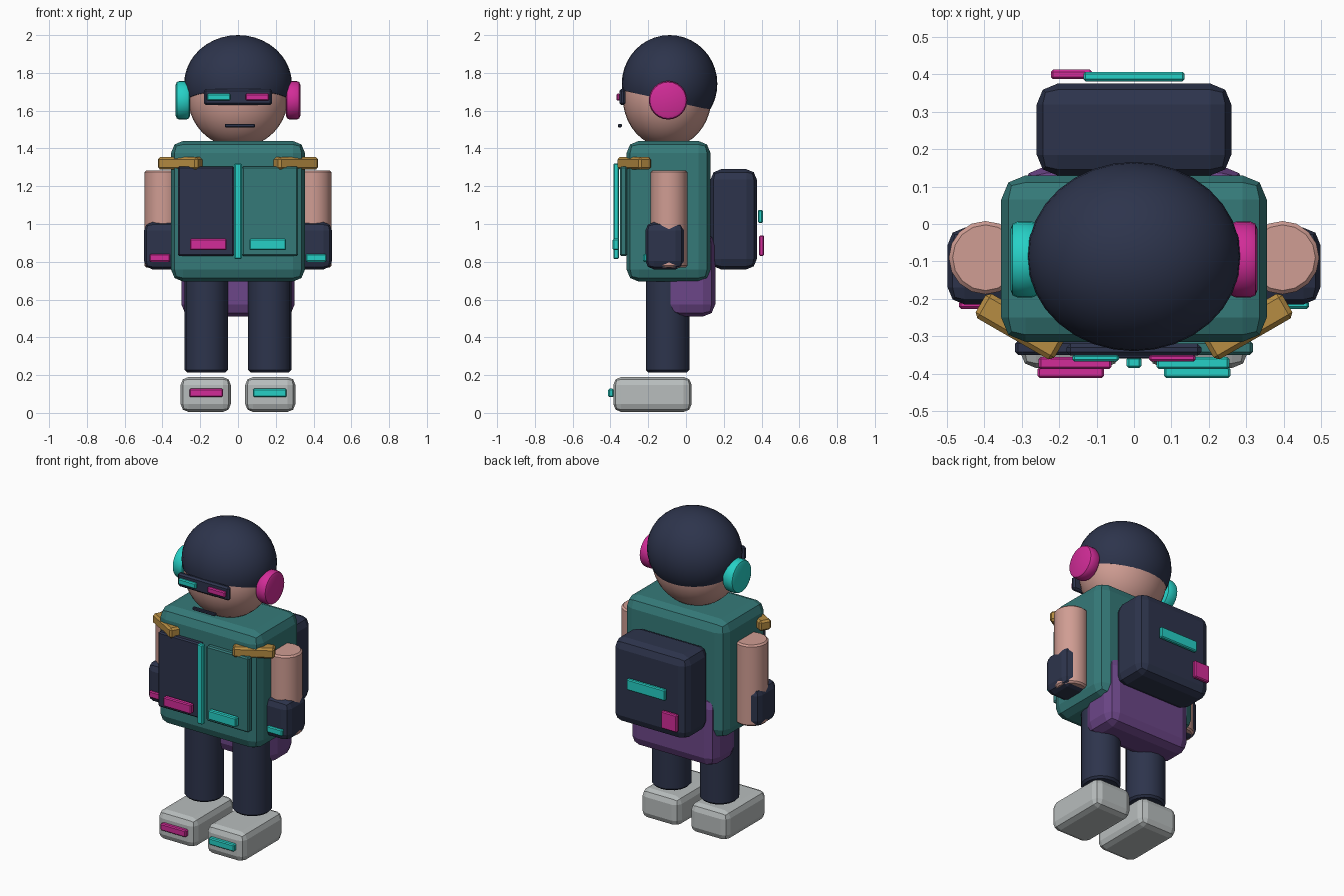
import bpy, bmesh, math
from mathutils import Matrix, Vector

if "Cube" in bpy.data.objects:
    bpy.data.objects.remove(bpy.data.objects["Cube"])


def mat(name, r, g, b):
    lin = [(c / 255 / 12.92) if c < 10 else ((c / 255 + 0.055) / 1.055) ** 2.4 for c in (r, g, b)]
    m = bpy.data.materials.new(name)
    m.diffuse_color = (*lin, 1)
    m.use_nodes = True
    m.node_tree.nodes["Principled BSDF"].inputs["Base Color"].default_value = m.diffuse_color
    return m


NAVY = mat("navy", 45, 52, 76)
TEAL = mat("dark teal", 53, 122, 121)
CYAN = mat("bright cyan", 38, 208, 198)
PINK = mat("magenta", 210, 44, 152)
GOLD = mat("gold", 182, 140, 66)
PLUM = mat("purple", 108, 70, 136)
GREY = mat("light grey", 184, 189, 189)
SKIN = mat("skin", 208, 157, 147)


def finish(bm, name, m, smooth=None):
    bmesh.ops.recalc_face_normals(bm, faces=bm.faces)
    me = bpy.data.meshes.new(name)
    bm.to_mesh(me)
    bm.free()
    me.materials.append(m)
    ob = bpy.data.objects.new(name, me)
    bpy.context.collection.objects.link(ob)
    if smooth:
        bpy.ops.object.select_all(action='DESELECT')
        ob.select_set(True)
        bpy.context.view_layer.objects.active = ob
        bpy.ops.object.shade_smooth_by_angle(angle=math.radians(smooth))
    return ob


def box(name, m, x, y, z, bevel=0.006, seg=1, turn=0):
    """Bevelled box from its (min, max) extents, turned about its own z axis."""
    bm = bmesh.new()
    bmesh.ops.create_cube(bm, size=1)
    bmesh.ops.scale(bm, vec=(x[1] - x[0], y[1] - y[0], z[1] - z[0]), verts=bm.verts)
    bmesh.ops.bevel(bm, geom=bm.edges[:], offset=bevel, segments=seg, profile=0.5, affect='EDGES')
    bmesh.ops.rotate(bm, matrix=Matrix.Rotation(turn, 3, 'Z'), verts=bm.verts)
    bmesh.ops.translate(bm, vec=[sum(a) / 2 for a in (x, y, z)], verts=bm.verts)
    return finish(bm, name, m)


def rod(name, m, centre, r, length, bevel, axis='Z', sides=16, seg=1):
    """Cylinder with softened rims."""
    bm = bmesh.new()
    bmesh.ops.create_cone(bm, cap_ends=True, segments=sides, radius1=r, radius2=r, depth=length)
    rims = [e for e in bm.edges if abs(e.verts[0].co.z - e.verts[1].co.z) < 1e-5]
    bmesh.ops.bevel(bm, geom=rims, offset=bevel, segments=seg, profile=0.5, affect='EDGES')
    if axis == 'X':
        bmesh.ops.rotate(bm, matrix=Matrix.Rotation(math.pi / 2, 3, 'Y'), verts=bm.verts)
    bmesh.ops.translate(bm, vec=centre, verts=bm.verts)
    return finish(bm, name, m, 30)


def ball(name, m, centre, radii, cut=None):
    """Ellipsoid, optionally keeping only what lies above a (point, normal) plane."""
    bm = bmesh.new()
    bmesh.ops.create_uvsphere(bm, u_segments=32, v_segments=20, radius=1)
    bmesh.ops.scale(bm, vec=radii, verts=bm.verts)
    bmesh.ops.translate(bm, vec=centre, verts=bm.verts)
    if cut:
        bmesh.ops.bisect_plane(bm, geom=bm.verts[:] + bm.edges[:] + bm.faces[:],
                               plane_co=cut[0], plane_no=cut[1], clear_inner=True)
        bmesh.ops.holes_fill(bm, edges=[e for e in bm.edges if e.is_boundary])
    return finish(bm, name, m, 40)


def side(s, a, b):
    """Extents on the +x side, flipped when s is -1."""
    return tuple(sorted((s * a, s * b)))


# Head, hair cap with a sloping hairline, visor and mouth
ball("head", SKIN, (0, -0.1, 1.67), (0.265, 0.235, 0.265))
ball("hair", NAVY, (0, -0.087, 1.742), (0.285, 0.253, 0.258),
     (Vector((0, -0.1, 1.655)), Vector((0, 0.22, 1)).normalized()))
box("visor", NAVY, (-0.18, 0.18), (-0.352, -0.32), (1.63, 1.715), 0.01)
box("mouth", NAVY, (-0.07, 0.09), (-0.36, -0.34), (1.512, 1.53), 0.004)

# Torso, skirt and backpack
box("torso", TEAL, (-0.355, 0.355), (-0.315, 0.13), (0.695, 1.44), 0.065, 2)
box("hip_wrap", PLUM, (-0.3, 0.3), (-0.1, 0.155), (0.51, 0.95), 0.065, 2)
box("backpack", NAVY, (-0.26, 0.26), (0.13, 0.375), (0.76, 1.29), 0.055, 2)
box("backpack_stripe", CYAN, (-0.135, 0.135), (0.381, 0.407), (1.005, 1.075))
box("backpack_tag", PINK, (-0.222, -0.112), (0.387, 0.413), (0.83, 0.94))
box("zipper", CYAN, (-0.02, 0.02), (-0.385, -0.355), (0.815, 1.32))

# Mirrored parts; s = -1 is the -x side
for s, label in ((-1, "left"), (1, "right")):
    accent = PINK if s < 0 else CYAN
    other = CYAN if s < 0 else PINK
    # Face gear
    box(label + "_lens", other, side(s, 0.04, 0.165), (-0.368, -0.348), (1.653, 1.69))
    rod(label + "_earpiece", other, (s * 0.292, -0.095, 1.655), 0.102, 0.076, 0.02, 'X', 24, 2)
    # Jacket front
    box(label + "_jacket_panel", NAVY if s < 0 else TEAL, side(s, 0.02, 0.318),
        (-0.35, -0.312), (0.83, 1.305), 0.008)
    box(label + "_pocket", accent, side(s, 0.06, 0.255), (-0.388, -0.355), (0.862, 0.922))
    box(label + "_shoulder_strap", GOLD, (s * 0.305 - 0.1215, s * 0.305 + 0.1215),
        (-0.312, -0.236), (1.288, 1.354), 0.012, 1, s * math.radians(30))
    # Arms and gloves
    rod(label + "_arm", SKIN, (s * 0.397, -0.09, 1.027), 0.098, 0.515, 0.01)
    box(label + "_glove", NAVY, side(s, 0.3, 0.498), (-0.215, -0.01), (0.76, 1.01), 0.045, 2)
    box(label + "_glove_band", accent, side(s, 0.36, 0.468), (-0.227, -0.205), (0.8, 0.842))
    # Legs and shoes
    rod(label + "_leg", NAVY, (s * 0.168, -0.097, 0.49), 0.115, 0.55, 0.012)
    box(label + "_shoe", GREY, side(s, 0.038, 0.304), (-0.385, 0.03), (0.005, 0.19), 0.042, 2)
    box(label + "_shoe_tab", accent, side(s, 0.08, 0.258), (-0.412, -0.382), (0.084, 0.128))
